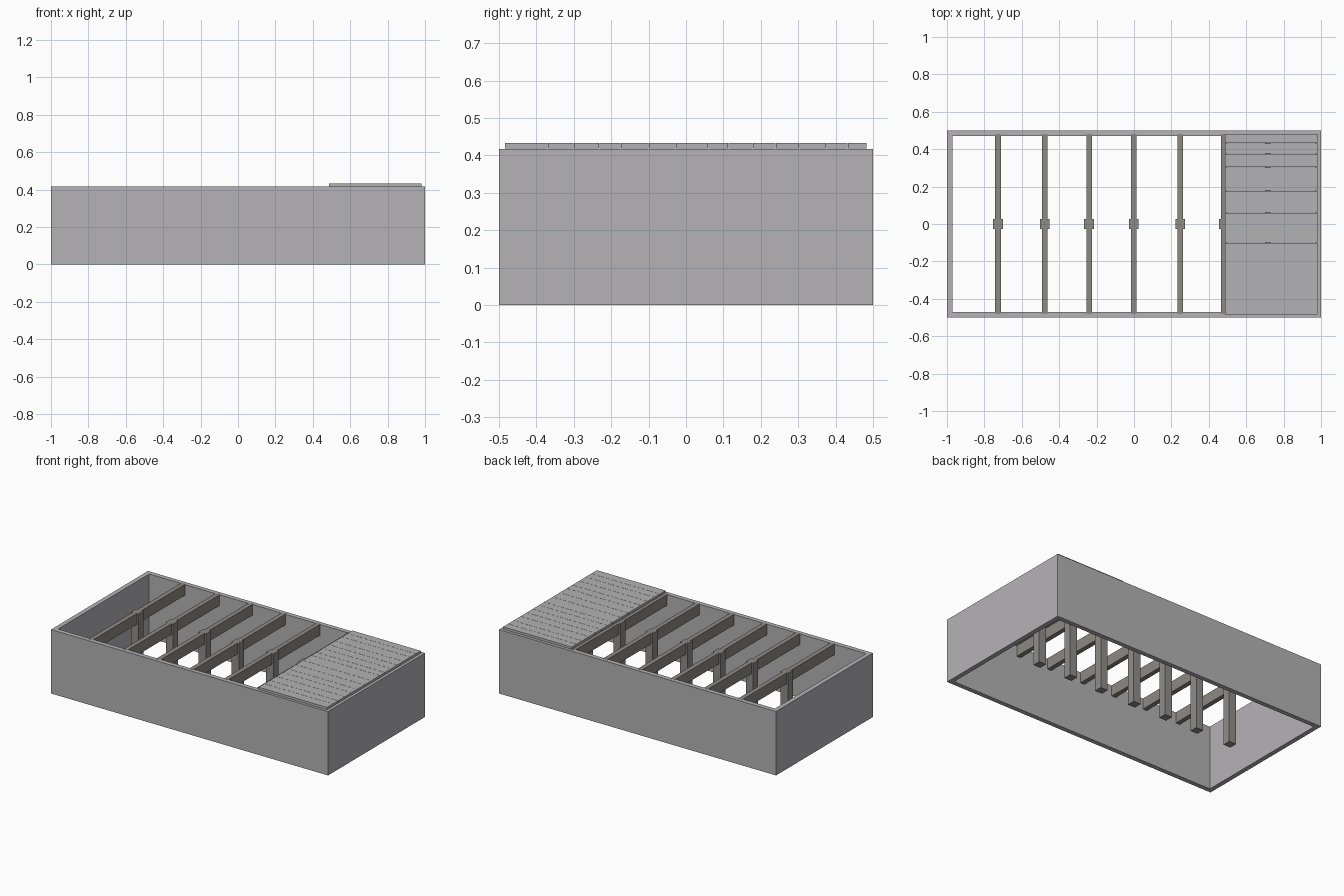
import bpy, bmesh

if "Cube" in bpy.data.objects:
    bpy.data.objects.remove(bpy.data.objects["Cube"])


def material(name, rgb):
    m = bpy.data.materials.new(name)
    m.diffuse_color = (*rgb, 1)
    m.use_nodes = True
    m.node_tree.nodes["Principled BSDF"].inputs["Base Color"].default_value = m.diffuse_color
    return m


wall_grey = material("concrete grey", (0.46, 0.45, 0.465))
deck_grey = material("deck grey", (0.45, 0.45, 0.46))
beam_brown = material("weathered timber", (0.27, 0.25, 0.23))
post_grey = material("post grey brown", (0.28, 0.265, 0.25))


def box(name, x0, x1, y0, y1, z0, z1, mat):
    bm = bmesh.new()
    bmesh.ops.create_cube(bm, size=1)
    for v in bm.verts:
        v.co = (x1 if v.co.x > 0 else x0,
                y1 if v.co.y > 0 else y0,
                z1 if v.co.z > 0 else z0)
    me = bpy.data.meshes.new(name)
    bm.to_mesh(me)
    bm.free()
    me.materials.append(mat)
    ob = bpy.data.objects.new(name, me)
    bpy.context.collection.objects.link(ob)
    return ob


H, T = 0.417, 0.03   # wall height and thickness

# Open rectangular perimeter wall (outer loop, inner loop, joined all round)
verts = []
for z in (0, H):
    for t in (0, T):
        a, b = 1 - t, 0.5 - t
        verts += [(-a, -b, z), (a, -b, z), (a, b, z), (-a, b, z)]
faces = []
for i in range(4):
    j = (i + 1) % 4
    faces += [(i, j, j + 8, i + 8),              # outside
              (j + 4, i + 4, i + 12, j + 12),    # inside
              (i + 8, j + 8, j + 12, i + 12),    # top rim
              (j, i, i + 4, j + 4)]              # bottom rim
me = bpy.data.meshes.new("perimeter_wall")
me.from_pydata(verts, [], faces)
me.materials.append(wall_grey)
bpy.context.collection.objects.link(bpy.data.objects.new("perimeter_wall", me))

# Floor beams, each carried by a central post
for n, x in enumerate((-0.727, -0.477, -0.24, -0.002, 0.248, 0.48, 0.715), 1):
    box(f"beam_{n}", x - 0.015, x + 0.015, -0.48, 0.48, H - 0.07, H + 0.0006, beam_brown)
    box(f"post_{n}", x - 0.026, x + 0.026, -0.026, 0.026, 0, H + 0.0003, post_grey)

# Deck boards of slightly uneven width over the right-hand bay
cuts = [-0.485, -0.425, -0.369, -0.30, -0.232, -0.174, -0.10, -0.027, 0.06,
        0.113, 0.178, 0.24, 0.303, 0.375, 0.432, 0.483]
gap = 0.0006
for n, (a, b) in enumerate(zip(cuts, cuts[1:]), 1):
    box(f"deck_board_{n}", 0.487, 0.982, a + gap, b - gap, H + 0.0008, 0.433, deck_grey)
